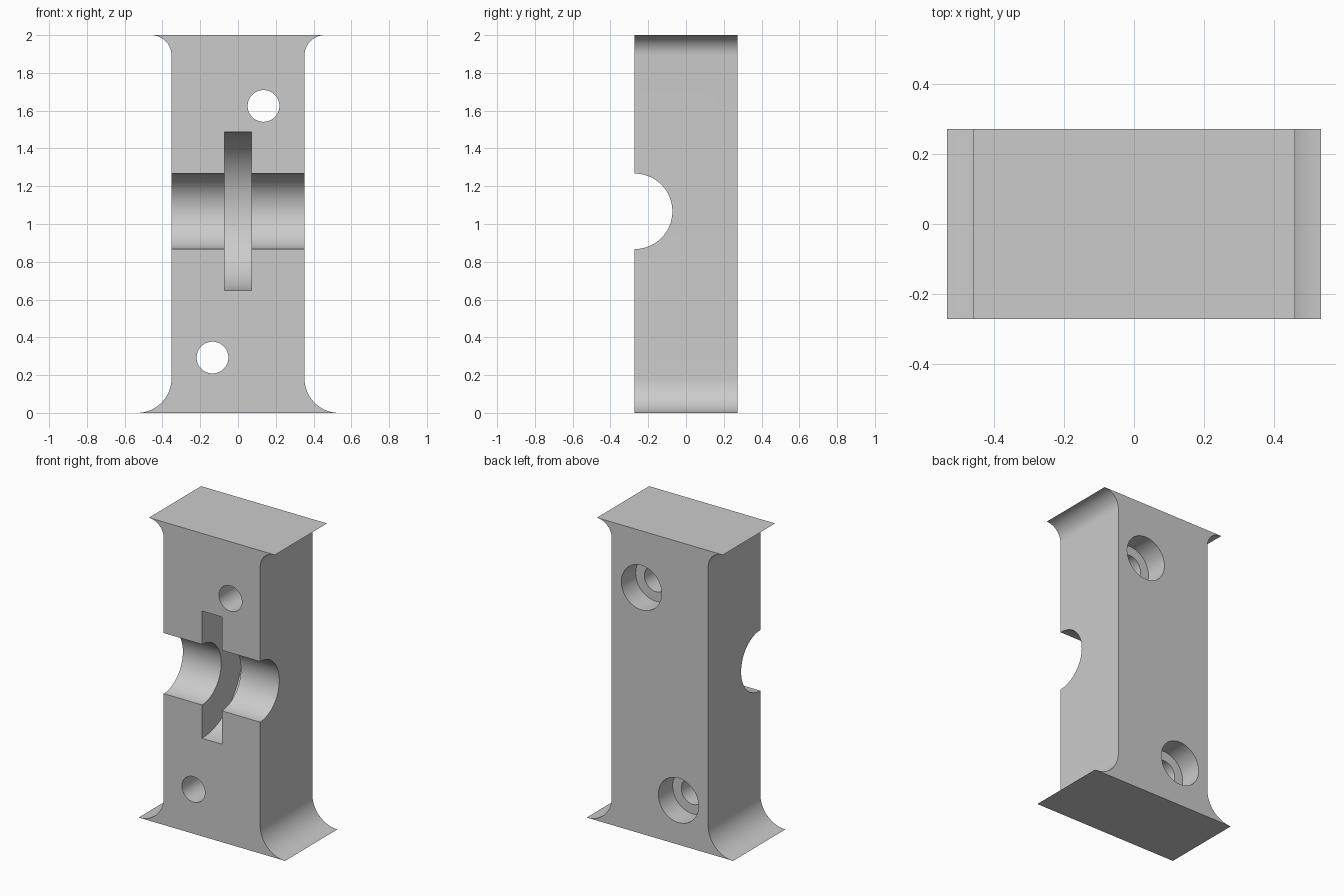
import bpy, bmesh, math
from mathutils import Matrix

cube = bpy.data.objects.get("Cube")
if cube:
    bpy.data.objects.remove(cube)

HALF_X, HALF_Y, HEIGHT = 0.352, 0.272, 2.0
FOOT_R, HEAD_R = 0.183, 0.108
AXLE_Z = 1.067

# Single plain grey material
grey = bpy.data.materials.new("light grey")
grey.use_nodes = True
colour = (0.6, 0.6, 0.6, 1)
grey.diffuse_color = colour
grey.node_tree.nodes["Principled BSDF"].inputs["Base Color"].default_value = colour


def add_object(name, bm):
    bmesh.ops.recalc_face_normals(bm, faces=bm.faces)
    mesh = bpy.data.meshes.new(name)
    bm.to_mesh(mesh)
    bm.free()
    mesh.materials.append(grey)
    obj = bpy.data.objects.new(name, mesh)
    bpy.context.collection.objects.link(obj)
    return obj


def cylinder(name, axis, radius, length, centre, segments=64):
    bm = bmesh.new()
    turn = Matrix.Rotation(math.pi / 2, 4, "Y" if axis == "X" else "X")
    bmesh.ops.create_cone(bm, cap_ends=True, segments=segments, radius1=radius,
                          radius2=radius, depth=length,
                          matrix=Matrix.Translation(centre) @ turn)
    return add_object(name, bm)


def cut(target, cutter):
    cutter.hide_render = True
    mod = target.modifiers.new(cutter.name, "BOOLEAN")
    mod.operation, mod.solver, mod.object = "DIFFERENCE", "EXACT", cutter
    bpy.context.view_layer.objects.active = target
    bpy.ops.object.modifier_apply(modifier=mod.name)
    bpy.data.objects.remove(cutter)


# Block profile: concave flares at foot and head, mirrored in x
def flare(radius, z_centre, start, end, steps=20):
    angles = [math.radians(start + (end - start) * i / steps) for i in range(steps + 1)]
    return [(HALF_X + radius + radius * math.cos(a), z_centre + radius * math.sin(a))
            for a in angles]


side = flare(FOOT_R, FOOT_R, 270, 180) + flare(HEAD_R, HEIGHT - HEAD_R, 180, 90)
outline = side + [(-x, z) for x, z in reversed(side)]
bm = bmesh.new()
face = bm.faces.new([bm.verts.new((x, -HALF_Y, z)) for x, z in outline])
extruded = bmesh.ops.extrude_face_region(bm, geom=[face])["geom"]
bmesh.ops.translate(bm, vec=(0, 2 * HALF_Y, 0),
                    verts=[v for v in extruded if isinstance(v, bmesh.types.BMVert)])
block = add_object("flared_block", bm)

# Half-round axle channel and wider wheel slot in the front
cut(block, cylinder("axle_channel", "X", 0.2, 2, (0, -HALF_Y, AXLE_Z)))
cut(block, cylinder("wheel_slot", "X", 0.42, 0.144, (0, -HALF_Y, AXLE_Z), 128))

# Screw holes, counterbored from the back
for x, z in ((0.135, 1.625), (-0.135, 0.293)):
    cut(block, cylinder("screw_hole", "Y", 0.084, 2, (x, 0, z)))
    cut(block, cylinder("counterbore", "Y", 0.147, 0.3, (x, HALF_Y, z)))

# Smooth curves with crisp edges
bpy.ops.object.select_all(action="DESELECT")
block.select_set(True)
bpy.context.view_layer.objects.active = block
bpy.ops.object.shade_smooth_by_angle(angle=math.radians(30))
